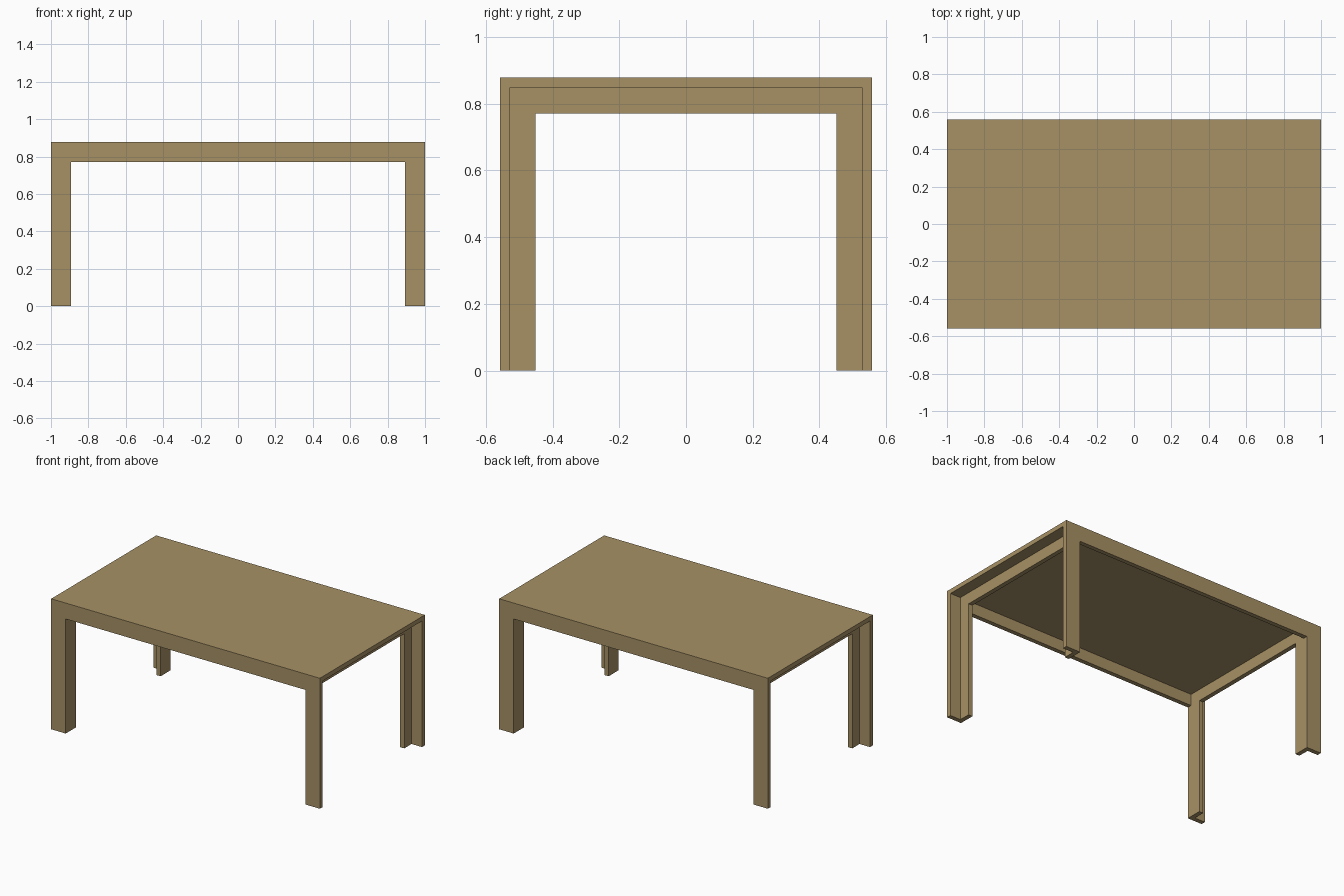
import bpy, bmesh

if "Cube" in bpy.data.objects:
    bpy.data.objects.remove(bpy.data.objects["Cube"])

HX, HY, TOP = 1.0, 0.558, 0.878   # half length, half depth, height
T, W = 0.03, 0.107                # board thickness, board width
INX = HX - W - 0.001              # inner edge of the legs along x
LOW = TOP - W                     # underside of the rails

wood = bpy.data.materials.new("light brown wood")
wood.diffuse_color = (0.386, 0.283, 0.129, 1)
wood.use_nodes = True
wood.node_tree.nodes["Principled BSDF"].inputs["Base Color"].default_value = wood.diffuse_color


def prism(name, profile, x0, x1):
    """Extrude a (y, z) profile from x0 to x1."""
    bm = bmesh.new()
    face = bm.faces.new([bm.verts.new((x0, y, z)) for y, z in profile])
    ext = bmesh.ops.extrude_face_region(bm, geom=[face])
    verts = [g for g in ext["geom"] if isinstance(g, bmesh.types.BMVert)]
    bmesh.ops.translate(bm, verts=verts, vec=(x1 - x0, 0, 0))
    bmesh.ops.recalc_face_normals(bm, faces=bm.faces)
    mesh = bpy.data.meshes.new(name)
    bm.to_mesh(mesh)
    bm.free()
    mesh.materials.append(wood)
    bpy.context.collection.objects.link(bpy.data.objects.new(name, mesh))


# Table top, mitred along its long edges
prism("table_top", [(-HY, TOP), (HY, TOP), (HY - T, TOP - T), (-HY + T, TOP - T)], -HX, HX)

for sy, yname in ((-1, "front"), (1, "back")):
    # Long rail under the table top
    def outer(bottom):
        return [(sy * HY, TOP), (sy * (HY - T), TOP - T), (sy * (HY - T), bottom), (sy * HY, bottom)]
    prism(yname + "_rail", outer(LOW), -INX, INX)

    for sx, xname in ((-1, "left"), (1, "right")):
        # Outer leg board, flush with the table edge
        prism(f"{yname}_{xname}_leg_outer", outer(0), sx * INX, sx * HX)
        # Inner leg board, set back from the table end and mitred to the end rail
        a, b = sy * (HY - T), sy * (HY - W)
        prism(f"{yname}_{xname}_leg_inner",
              [(a, TOP - T), (b, LOW), (b, 0), (a, 0)], sx * INX, sx * (INX + T))

# Recessed end rails
for sx, xname in ((-1, "left"), (1, "right")):
    a, b = HY - T, HY - W
    prism(xname + "_end_rail",
          [(-a, TOP - T), (a, TOP - T), (b, LOW), (-b, LOW)], sx * INX, sx * (INX + T))
